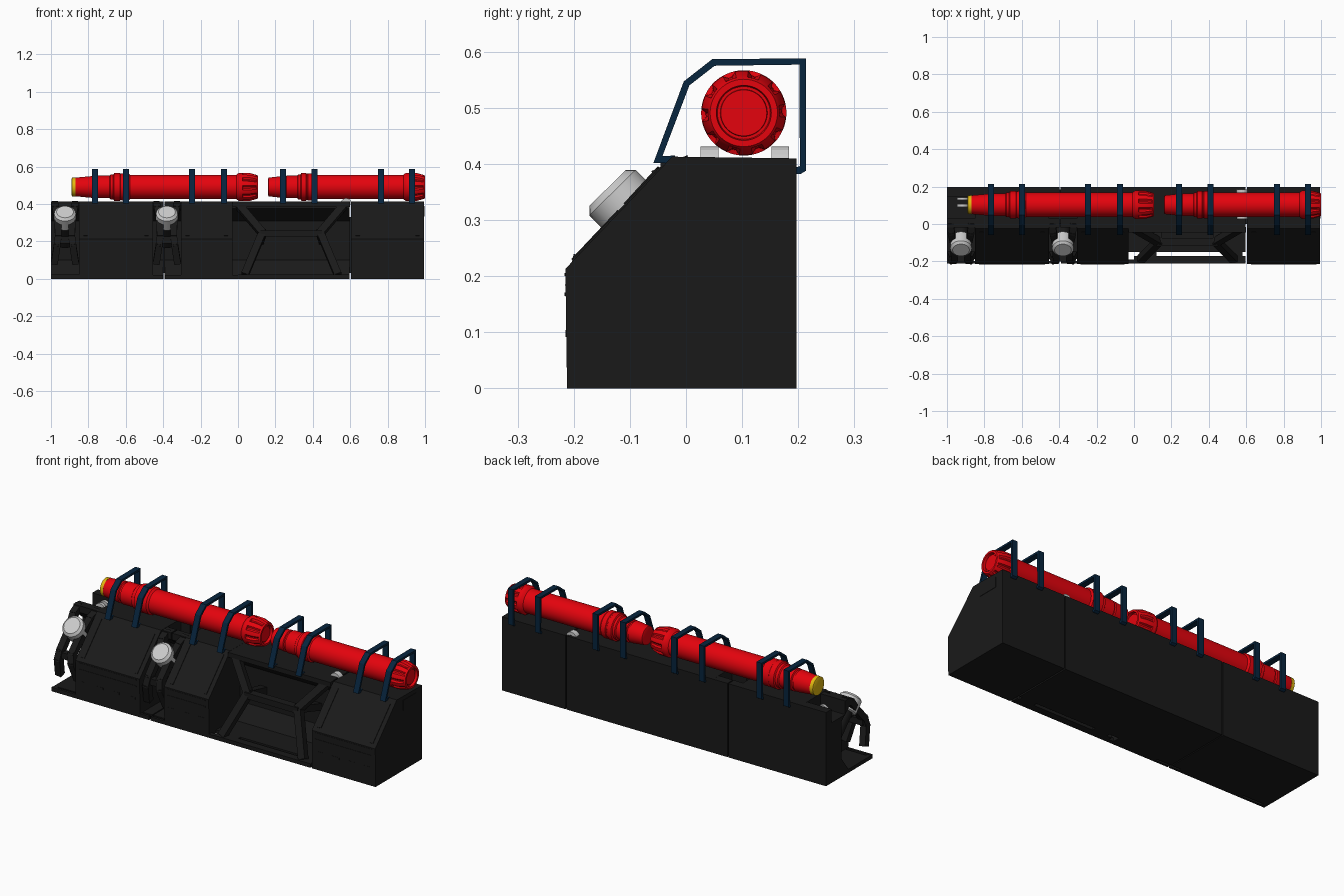
import bpy, bmesh, math
from mathutils import Vector, Matrix

if "Cube" in bpy.data.objects:
    bpy.data.objects.remove(bpy.data.objects["Cube"])


def mat(name, c):
    m = bpy.data.materials.new(name)
    m.diffuse_color = (*c, 1)
    m.use_nodes = True
    m.node_tree.nodes["Principled BSDF"].inputs["Base Color"].default_value = m.diffuse_color
    return m


BLACK = mat("black_plastic", (0.010, 0.010, 0.010))
RED = mat("red_paint", (0.78, 0.001, 0.004))
NAVY = mat("navy_strap", (0.002, 0.018, 0.048))
YELLOW = mat("yellow_cap", (0.75, 0.48, 0.005))


def finish(name, bm, m=None, smooth=False):
    bmesh.ops.recalc_face_normals(bm, faces=bm.faces)
    me = bpy.data.meshes.new(name)
    bm.to_mesh(me)
    bm.free()
    ob = bpy.data.objects.new(name, me)
    bpy.context.collection.objects.link(ob)
    if m:
        me.materials.append(m)
    if smooth:
        bpy.ops.object.select_all(action='DESELECT')
        ob.select_set(True)
        bpy.context.view_layer.objects.active = ob
        bpy.ops.object.shade_smooth_by_angle(angle=math.radians(30))
    return ob


def prism(name, profile, spans, m=BLACK):
    """Extrude a (y, z) profile along x over each span."""
    bm = bmesh.new()
    for x0, x1 in spans:
        f = bm.faces.new([bm.verts.new((x0, y, z)) for y, z in profile])
        ext = bmesh.ops.extrude_face_region(bm, geom=[f])
        vs = [v for v in ext["geom"] if isinstance(v, bmesh.types.BMVert)]
        bmesh.ops.translate(bm, verts=vs, vec=(x1 - x0, 0, 0))
    return finish(name, bm, m)


def boxes(name, items, m=BLACK):
    """Boxes given as (x0, x1, y0, y1, z0, z1)."""
    bm = bmesh.new()
    for x0, x1, y0, y1, z0, z1 in items:
        M = Matrix.Translation(((x0 + x1) / 2, (y0 + y1) / 2, (z0 + z1) / 2))
        bmesh.ops.create_cube(bm, size=1, matrix=M @ Matrix.Diagonal((x1 - x0, y1 - y0, z1 - z0, 1)))
    return finish(name, bm, m)


def bars(name, paths, w, t, m=BLACK):
    """Rectangular bars along polylines, w wide in x and t deep."""
    bm = bmesh.new()
    for path in paths:
        for p, q in zip(path, path[1:]):
            p, q = Vector(p), Vector(q)
            d = (q - p).normalized()
            n = d.cross(Vector((1, 0, 0))).normalized()
            R = Matrix((n.cross(d), n, d)).transposed().to_4x4()
            M = Matrix.Translation((p + q) / 2) @ R
            bmesh.ops.create_cube(bm, size=1, matrix=M @ Matrix.Diagonal((w, t, (q - p).length + t * .5, 1)))
    return finish(name, bm, m)


def lathe(name, profile, origin, axis, m=None, seg=48):
    """Revolve (distance, radius, groove depth) rings about an axis."""
    bm = bmesh.new()
    R = Vector(axis).to_track_quat('Z', 'Y').to_matrix()
    rings = []
    for p in profile:
        d, r, g = (*p, 0)[:3]
        ring = []
        for k in range(seg):
            a = 2 * math.pi * k / seg
            rr = r - (g if k % 6 < 2 else 0)
            ring.append(bm.verts.new(Vector(origin) + R @ Vector((rr * math.cos(a), rr * math.sin(a), d))))
        rings.append(ring)
    for a, b in zip(rings, rings[1:]):
        for k in range(seg):
            bm.faces.new((a[k], a[(k + 1) % seg], b[(k + 1) % seg], b[k]))
    bm.faces.new(rings[0])
    bm.faces.new(rings[-1])
    return finish(name, bm, m, True)


# Solid housing blocks
full = [(-.212, 0), (.197, 0), (.197, .41), (-.025, .413), (-.215, .213)]
blocks = [(-.85, -.455), (-.305, -.03), (.605, .995)]
prism("housing_blocks", full, blocks)

# Recessed bays: rear core and floor, lamp bays with a pocket in the top
top = [(.197, 0), (.197, .41)]
pocket = [(.147, .41), (.147, .335), (.03, .335), (.03, .411)]
front = [(-.02, .412), (-.02, .375), (.06, .31), (.06, .1), (.0, .02)]
prism("wide_bay_core", [(-.15, 0)] + top + front + [(-.15, .02)], [(-.03, .597)])
prism("lamp_bay_cores", [(-.187, 0)] + top + pocket + front + [(-.187, .02)],
      [(-1, -.85), (-.455, -.398), (-.392, -.305)])
boxes("seam_fillers", [(x, x + .012, .0, .185, .03, .33) for x in (-.401, .595)])
boxes("floor_lips", [(-1, -.85, -.212, -.199, 0, .022), (-.455, -.4, -.212, -.199, 0, .02),
                     (-.39, -.305, -.212, -.199, 0, .02), (0, .595, -.212, -.17, 0, .022),
                     (-1, -.975, -.2, -.18, 0, .02), (.03, .12, -.175, -.145, 0, .02),
                     (.49, .58, -.175, -.145, 0, .02), (-.03, .0, -.212, -.19, 0, .02)])

# Hourglass brace in the wide bay
brace = []
for s in (-1, 1):
    X = lambda v: .285 + s * v
    brace.append([(X(.275), -.025, .385), (X(.155), -.095, .245), (X(.245), -.185, .03)])
    brace.append([(X(.155), -.095, .245), (X(.17), .07, .2)])
bars("bay_brace", brace, .04, .038)
boxes("bay_crossbars", [(-.03, .6, -.045, -.015, .385, .412), (.12, .45, -.118, -.075, .225, .258)])

# Block surface details: panel frames, ridges and vent slots
ridges, slots, frames = [], [], []
for x0, x1 in blocks:
    a, b = x0 + .02, x1 - .02
    ridges += [(a, b, -.2165, -.205, z, z + .006) for z in (.2, .165)]
    n = 4 if x1 - x0 > .3 else 3
    for i in range(n):
        c = x0 + (x1 - x0) * (i + .5) / n
        slots.append((c - .022, c + .022, -.2145, -.205, .092, .104))
    for x in (a + .015, b - .015):
        frames.append([(x, -.198, .231), (x, -.045, .392)])
boxes("front_ridges", ridges)
boxes("vent_slots", slots)
bars("panel_frames", frames, .022, .006)
boxes("end_plate", [(.99, .997, .03, .147, .333, .39)])

# Lamps with claw brackets
d = Vector((0, -.7, .714)).normalized()
for side, cx in (("left", -.925), ("middle", -.38)):
    rim = Vector((cx, -.131, .349))
    lathe(side + "_lamp", [(-.075, .05), (-.07, .058), (0, .058), (.012, .045)], rim, d, None, 24)
    lathe(side + "_lamp_stem", [(-.22, .04), (-.06, .04)], rim, d, BLACK, 16)
    claw = []
    for s in (-1, 1):
        claw.append([(cx + s * w, y, z) for w, y, z in
                     ((.056, .0, .395), (.052, -.045, .375), (.038, -.105, .31), (.036, -.185, .225),
                      (.042, -.195, .18), (.056, -.165, .09))])
    bars(side + "_claw", claw, .036, .036)
    boxes(side + "_claw_bridge", [(cx - .045, cx + .045, -.2, -.165, .19, .225)])

# Grey staple hooks on the top
for name, cx, ys, z0, w in (("seam_hook", .578, (.042, .168), .397, .016), ("end_hook", -.915, (.10, .135), .36, .008)):
    for i, y in enumerate(ys):
        arc = [math.pi * k / 10 for k in range(11)]
        pts = [(cx + .032 * math.cos(a), z0 + .034 * math.sin(a)) for a in arc]
        pts += [(cx + .016 * math.cos(a), z0 + .016 * math.sin(a)) for a in reversed(arc)]
        bm = bmesh.new()
        f = bm.faces.new([bm.verts.new((px, y - w, pz)) for px, pz in pts])
        ext = bmesh.ops.extrude_face_region(bm, geom=[f])
        bmesh.ops.translate(bm, vec=(0, 2 * w, 0), verts=[v for v in ext["geom"] if isinstance(v, bmesh.types.BMVert)])
        finish(f"{name}_{i + 1}", bm)

# Red canisters: tapered nose, collar, tube, grooved cap
nose = [(0, .042), (.004, .05), (.09, .058), (.1, .058), (.104, .052), (.112, .052), (.116, .06),
        (.185, .06), (.19, .066), (.205, .066), (.21, .074), (.24, .074), (.243, .071), (.25, .071),
        (.253, .073), (.285, .073), (.295, .065)]
cap = [(-.115, .065), (-.11, .07), (-.1, .076), (-.082, .076), (-.08, .076, .008), (-.045, .075, .008),
       (-.01, .065, .006), (-.008, .064), (0, .06), (0, .049), (-.015, .047), (-.015, .042), (-.01, .041)]


def canister(name, x0, x1, sq):
    prof = [(x0 + p[0] * sq, p[1]) for p in nose] + [(x1 + p[0], *p[1:]) for p in cap]
    lathe(name, prof, (0, .103, .491), (1, 0, 0), RED, 60)


canister("long_canister", -.872, .107, 1)
canister("short_canister", .16, 1.0, .85)
lathe("canister_end_cap", [(-.89, .044), (-.887, .05), (-.868, .051)], (0, .103, .491), (1, 0, 0), YELLOW)

# Navy straps over the canisters
strap = [(-.02, .402), (-.058, .402), (-.004, .547), (.047, .587), (.214, .588), (.214, .388), (.204, .382),
         (.196, .382), (.196, .394), (.203, .396), (.202, .577), (.051, .575), (.006, .54), (-.042, .414), (-.02, .415)]
prism("straps", strap, [(x - .016, x + .016) for x in (-.765, -.6, -.245, -.075, .24, .41, .765, .93)], NAVY)
